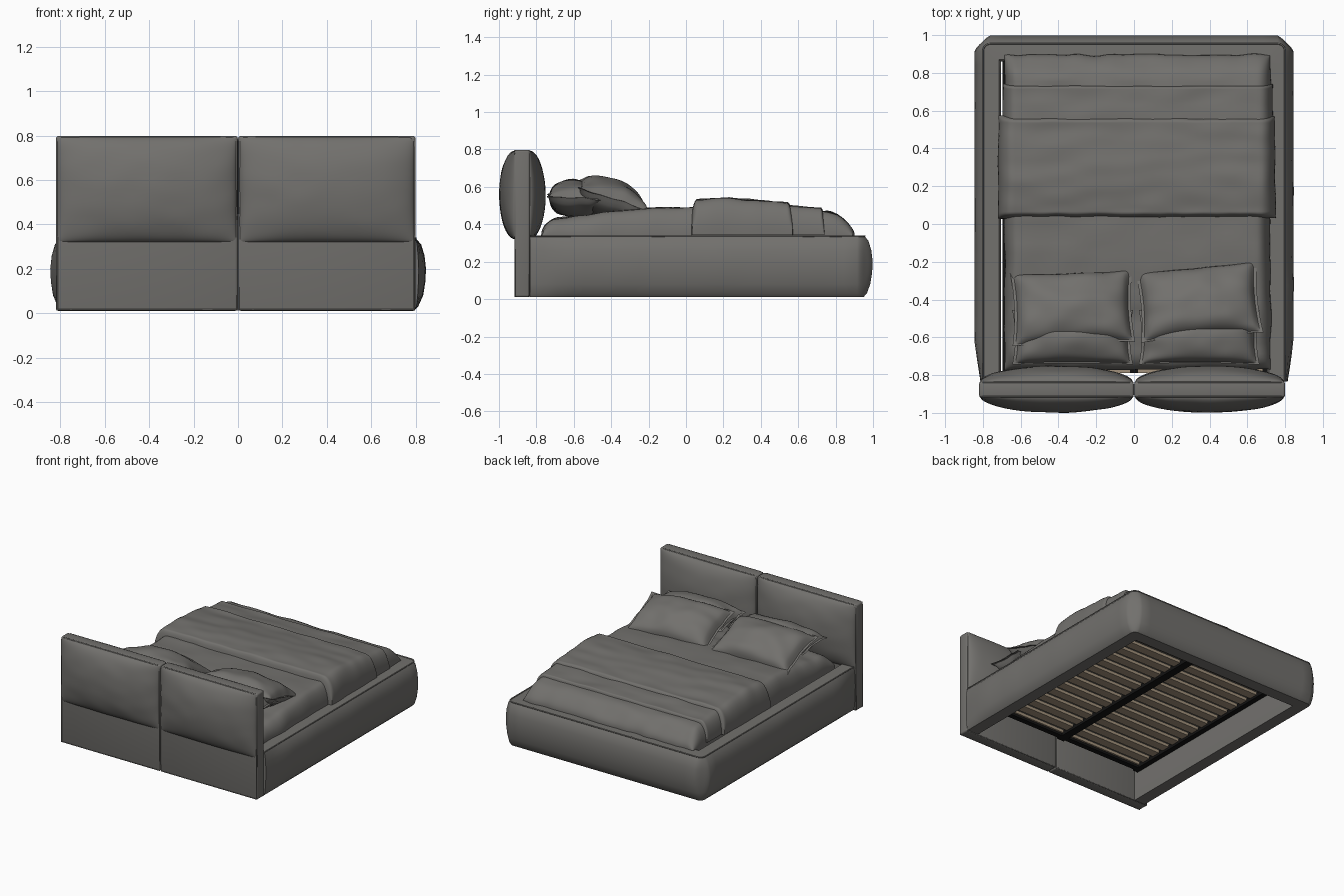
import bpy, bmesh, math
from mathutils import Vector, Matrix, noise

if "Cube" in bpy.data.objects:
    bpy.data.objects.remove(bpy.data.objects["Cube"], do_unlink=True)


def material(name, rgb):
    m = bpy.data.materials.new(name)
    m.use_nodes = True
    m.diffuse_color = (*rgb, 1)
    node = m.node_tree.nodes["Principled BSDF"]
    node.inputs["Base Color"].default_value = (*rgb, 1)
    node.inputs["Roughness"].default_value = 0.9
    return m


FABRIC = material("grey fabric", (0.168, 0.163, 0.153))
WOOD = material("pale wood", (0.36, 0.285, 0.20))
BLACK = material("black metal", (0.006, 0.006, 0.006))


def finish(bm, name, mat, smooth=True, angle=40):
    bmesh.ops.remove_doubles(bm, verts=bm.verts, dist=0.0002)
    bmesh.ops.recalc_face_normals(bm, faces=bm.faces)
    me = bpy.data.meshes.new(name)
    bm.to_mesh(me)
    bm.free()
    ob = bpy.data.objects.new(name, me)
    bpy.context.collection.objects.link(ob)
    me.materials.append(mat)
    if smooth:
        bpy.ops.object.select_all(action="DESELECT")
        ob.select_set(True)
        bpy.context.view_layer.objects.active = ob
        bpy.ops.object.shade_smooth_by_angle(angle=math.radians(angle))


def sheet(bm, nu, nv, fn):
    """Grid of faces; parameters run -1..1 and crowd towards the edges."""
    ease = lambda i, n: math.sin(math.pi / 2 * (2 * i / n - 1))
    rows = [[bm.verts.new(fn(ease(i, nu), ease(j, nv))) for j in range(nv + 1)]
            for i in range(nu + 1)]
    for i in range(nu):
        for j in range(nv):
            bm.faces.new((rows[i][j], rows[i + 1][j],
                          rows[i + 1][j + 1], rows[i][j + 1]))


def ripple(x, y, seed, amount):
    return amount * noise.noise(Vector((x * 5, y * 11, seed)))


def box(name, lo, hi, mat, bevel=0.0):
    bm = bmesh.new()
    bmesh.ops.create_cube(bm, size=1)
    lo, hi = Vector(lo), Vector(hi)
    for v in bm.verts:
        v.co = (lo + hi) / 2 + Vector(a * b for a, b in zip(v.co, hi - lo))
    if bevel:
        bmesh.ops.bevel(bm, geom=bm.edges[:], offset=bevel, segments=3,
                        profile=0.5, affect="EDGES")
    finish(bm, name, mat, bool(bevel))


def pillow(name, half, place, rim=0.0, flange=0.0, pinch=0.0, wrinkle=0.0, power=0.5, seed=0):
    """Two bulging sheets, rim apart at the border, in local x/y with z thickness."""
    bm = bmesh.new()
    for side in (1, -1):
        def point(u, v):
            a, b = (min(abs(t) / (1 - flange), 1) for t in (u, v))
            swell = max((1 - a * a) * (1 - b * b), 0) ** power
            x = half[0] * u * (1 - pinch * (1 - v * v))
            y = half[1] * v * (1 - pinch * (1 - u * u))
            wave = ripple(x * 1.5, y, seed, wrinkle)
            return place @ Vector((x, y, side * (rim + (half[2] - rim) * swell) + wave))
        sheet(bm, 40, 30, point)
    finish(bm, name, FABRIC, angle=60)


def drape(name, xs, ys, base, hem, top, rx, ry, seed, wrinkle=0.008):
    """Cloth with rounded shoulders that falls to a vertical skirt."""
    bm = bmesh.new()
    cx, hx = (xs[0] + xs[1]) / 2, (xs[1] - xs[0]) / 2
    cy, hy = (ys[0] + ys[1]) / 2, (ys[1] - ys[0]) / 2
    edge = lambda d, r: math.sqrt(max(1 - (1 - min(d / r, 1)) ** 2, 0))

    def point(u, v):
        x, y = cx + hx * u, cy + hy * v
        k = edge(hx * (1 - abs(u)), rx) * edge(hy * (1 - abs(v)), ry)
        z = base + (top(y) - base + ripple(x, y, seed, wrinkle)) * k
        wob = ripple(y, x, seed + 3, wrinkle)
        return Vector((x + wob * abs(u) ** 8, y + wob * abs(v) ** 8, z))
    sheet(bm, 56, 48, point)
    rim = [e for e in bm.edges if e.is_boundary]
    new = bmesh.ops.extrude_edge_only(bm, edges=rim)["geom"]
    for v in new:
        if isinstance(v, bmesh.types.BMVert):
            v.co.z = hem
    bmesh.ops.holes_fill(bm, edges=[e for e in bm.edges if e.is_boundary], sides=0)
    finish(bm, name, FABRIC, angle=50)


def profile_height(points):
    """Smoothly interpolated height along y."""
    def top(y):
        for (a, za), (b, zb) in zip(points, points[1:]):
            if y <= b:
                t = min(max((y - a) / (b - a), 0), 1)
                return za + (zb - za) * t * t * (3 - 2 * t)
        return points[-1][1]
    return top


def piping(name, points, closed=False, radius=0.005):
    cu = bpy.data.curves.new(name, "CURVE")
    cu.dimensions = "3D"
    cu.bevel_depth = radius
    cu.bevel_resolution = 1
    sp = cu.splines.new("POLY")
    sp.points.add(len(points) - 1)
    for p, co in zip(sp.points, points):
        p.co = (*co, 1)
    sp.use_cyclic_u = closed
    cu.materials.append(FABRIC)
    bpy.context.collection.objects.link(bpy.data.objects.new(name, cu))


# Headboard: two upright panels, each with a full-width cushion on the upper part
BACK = -0.875
for label, x0, x1 in (("right", -0.82, -0.001), ("left", 0.001, 0.80)):
    box(f"headboard_panel_{label}", (x0, BACK - 0.042, 0.01),
        (x1, BACK + 0.04, 0.798), FABRIC, 0.012)
    place = Matrix.Translation(((x0 + x1) / 2, BACK, 0.557)) @ Matrix.Rotation(math.pi / 2, 4, "X")
    pillow(f"headboard_cushion_{label}", ((x1 - x0) / 2 - 0.006, 0.237, 0.124), place,
           rim=0.038, wrinkle=0.003, power=0.52, seed=x1)
    for n, y in enumerate((BACK - 0.038, BACK + 0.036)):
        piping(f"headboard_piping_{label}_{n + 1}",
               [(x0 + 0.006, y, 0.015), (x0 + 0.006, y, 0.775), (x0 + 0.022, y, 0.793),
                (x1 - 0.022, y, 0.793), (x1 - 0.006, y, 0.775), (x1 - 0.006, y, 0.015)], True)

# Upholstered side and foot rails: one bulging section swept round a U
SECTION = [(-0.095, 0.012), (-0.005, 0.012), (0.012, 0.03), (0.030, 0.08), (0.040, 0.14),
           (0.043, 0.20), (0.036, 0.26), (0.021, 0.31), (0, 0.337), (-0.085, 0.340), (-0.095, 0.33)]
CORNER = 0.04


def rail_path(d):
    """Plan of the U at outward distance d; the bulge fades at ends and corners."""
    cx, cy = 0.80 - CORNER, 0.955 - CORNER
    half = [(0.80 + (d * min(1, 0.3 + i / 4) if d > 0 else d), -0.833 + (cy + 0.833) * i / 24)
            for i in range(24)]
    for i in range(9):
        a = math.pi / 2 * i / 8
        r = CORNER + d * (1 - 0.45 * math.sin(2 * a) if d > 0 else 1)
        half.append((cx + r * math.cos(a), cy + r * math.sin(a)) if r > 0
                    else (cx + r, cy + r))
    half += [(cx * (1 - i / 10), cy + CORNER + d) for i in range(1, 11)]
    return half + [(-x, y) for x, y in reversed(half[:-1])]


bm = bmesh.new()
rings = []
for d, z in SECTION:
    row = []
    for x, y in rail_path(d):
        puff = ripple(x * 1.5, y, 7, 0.006) if d > 0.02 else 0
        row.append(bm.verts.new((x + math.copysign(puff, x) * (abs(x) > 0.7), y, z)))
    rings.append(row)
for a, b in zip(rings, rings[1:] + rings[:1]):
    for i in range(len(a) - 1):
        bm.faces.new((a[i], a[i + 1], b[i + 1], b[i]))
for end in (0, -1):
    bm.faces.new([row[end] for row in rings])
finish(bm, "bed_rails", FABRIC, angle=45)
piping("rail_piping", [(x, y, 0.337) for x, y in rail_path(0)])

# Slatted base: black frame with centre bar and two banks of wooden slats
for label, lo, hi in (("right", (-0.695, -0.79), (-0.655, 0.86)),
                      ("left", (0.655, -0.79), (0.705, 0.86)),
                      ("centre", (-0.03, -0.79), (0.03, 0.86)),
                      ("head", (-0.695, -0.775), (0.705, -0.735)),
                      ("foot", (-0.695, 0.82), (0.705, 0.87))):
    box(f"base_frame_{label}", (*lo, 0.21), (*hi, 0.245), BLACK)
for i in range(16):
    y = -0.755 + 1.565 * i / 15
    for label, a, b in (("right", -0.68, -0.02), ("left", 0.02, 0.68)):
        box(f"slat_{label}_{i + 1}", (a, y - 0.033, 0.228), (b, y + 0.033, 0.25), WOOD)

# Mattress with its cover, then the folded sheet and the throw across the foot
drape("mattress_cover", (-0.685, 0.722), (-0.772, 0.895), 0.34, 0.252,
      profile_height([(-0.77, 0.43), (-0.15, 0.488), (0.5, 0.488), (0.75, 0.468), (0.9, 0.42)]),
      0.07, 0.10, 1, 0.01)
drape("folded_sheet", (-0.695, 0.735), (0.50, 0.74), 0.35, 0.342,
      profile_height([(0.5, 0.50), (0.74, 0.487)]), 0.07, 0.02, 2, 0.006)
drape("throw_blanket", (-0.72, 0.748), (0.03, 0.572), 0.37, 0.342,
      profile_height([(0.03, 0.53), (0.2, 0.54), (0.57, 0.515)]), 0.08, 0.03, 4, 0.008)

# Pillows: a flat one behind and a leaning one in front, on each side
for label, x, dy, turn in (("right", -0.325, 0, 2), ("left", 0.345, 0.03, 5)):
    for kind, half, y, z, tilt in (("back", (0.32, 0.145, 0.10), -0.60, 0.535, -6),
                                   ("front", (0.325, 0.205, 0.115), -0.44, 0.528, -20)):
        place = (Matrix.Translation((x, y + (dy if kind == "front" else 0), z))
                 @ Matrix.Rotation(math.radians(turn if kind == "front" else 0), 4, "Z")
                 @ Matrix.Rotation(math.radians(tilt), 4, "X"))
        pillow(f"{kind}_pillow_{label}", half, place, flange=0.07, pinch=0.05,
               wrinkle=0.016, power=0.42, seed=x * 9 + y)
